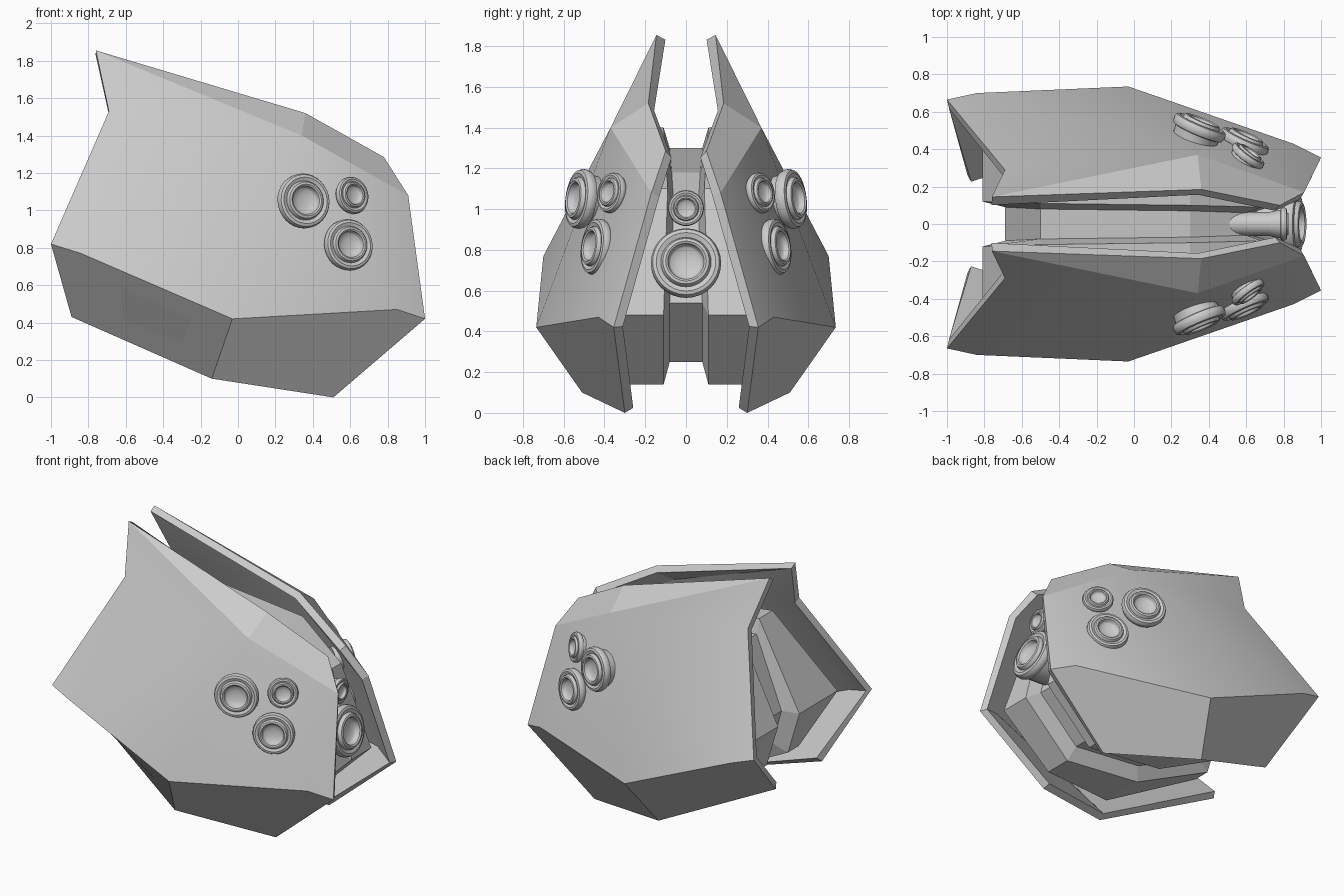
import bpy, bmesh, math
from mathutils import Vector

if "Cube" in bpy.data.objects:
    bpy.data.objects.remove(bpy.data.objects["Cube"])


def shade(ob, degrees):
    bpy.ops.object.select_all(action='DESELECT')
    ob.select_set(True)
    bpy.context.view_layer.objects.active = ob
    bpy.ops.object.shade_smooth_by_angle(angle=math.radians(degrees))


def make_object(name, verts, faces, smooth=None, fix_normals=False):
    me = bpy.data.meshes.new(name)
    me.from_pydata(verts, [], faces)
    if fix_normals:
        bm = bmesh.new()
        bm.from_mesh(me)
        bmesh.ops.recalc_face_normals(bm, faces=bm.faces)
        bm.to_mesh(me)
        bm.free()
    ob = bpy.data.objects.new(name, me)
    bpy.context.collection.objects.link(ob)
    if smooth:
        shade(ob, smooth)
    return ob


# Faceted side shell, thickened inward and mirrored
P = dict(
    A=(-.76, -.145, 1.855), B=(-.69, -.29, 1.53), C=(-1, -.665, .82),
    D=(-.84, -.70, .77), E=(-.89, -.26, .43), F=(-.03, -.735, .42),
    G=(-.14, -.51, .10), H=(.51, -.30, 0), I=(.85, -.43, .47),
    J=(1, -.355, .42), K=(.91, -.17, 1.08), L=(.78, -.10, 1.285),
    M=(.36, -.185, 1.52), N=(.34, -.37, 1.40))
keys = list(P)
panels = "ABN BCDN DFN FIN IJK IKN ANM MNKL CEGFD FGHJI".split()
shell = make_object("side_shells", list(P.values()),
                    [[keys.index(c) for c in f] for f in panels])
sol = shell.modifiers.new("thickness", 'SOLIDIFY')
sol.thickness = .05
sol.offset = -1
mir = shell.modifiers.new("mirror", 'MIRROR')
mir.use_axis = (False, True, False)
bpy.context.view_layer.objects.active = shell
shell.select_set(True)
for m in ("thickness", "mirror"):
    bpy.ops.object.modifier_apply(modifier=m)
shade(shell, 19)

# Stepped inner core: raised flanks (x, z, outer y, inner y) and a lower channel (x, z)
flank = [(-.5, 1.40, .26, .11), (.3, 1.29, .30, .10), (.68, 1.10, .19, .09),
         (.82, .48, .33, .11), (.47, .14, .30, .11), (-.12, .20, .42, .11),
         (-.72, .50, .24, .12), (-.81, .80, .55, .12)]
channel = [(-.5, 1.30), (.3, 1.18), (.6, 1.02), (.72, .54),
           (.42, .25), (-.1, .30), (-.62, .55), (-.69, .80)]


def rings(s):
    return [[(x, s * yo, z) for x, z, yo, yi in flank],
            [(x, s * yi, z) for x, z, yo, yi in flank],
            [(x, s * (f[3] - .03), z) for (x, z), f in zip(channel, flank)]]


loops = rings(-1) + rings(1)[::-1]
n = len(flank)
faces = [(r * n + i, r * n + (i + 1) % n, (r + 1) * n + (i + 1) % n, (r + 1) * n + i)
         for r in range(len(loops) - 1) for i in range(n)]
faces += [list(range(n)), list(range((len(loops) - 1) * n, len(loops) * n))]
make_object("inner_core", [v for r in loops for v in r], faces, fix_normals=True)


# Round pods: a lathed profile turned to face along an axis
def lathe(name, profile, centre, axis, radius, seg=32):
    rot = Vector(axis).to_track_quat('Z', 'Y')
    verts, faces = [], []
    for r, h in profile:
        for i in range(seg):
            a = 2 * math.pi * i / seg
            p = Vector((r * math.cos(a), r * math.sin(a), h)) * radius
            verts.append(rot @ p + Vector(centre))
    for k in range(len(profile) - 1):
        for i in range(seg):
            j = (i + 1) % seg
            faces.append((k * seg + i, k * seg + j, (k + 1) * seg + j, (k + 1) * seg + i))
    faces.append(list(range(seg))[::-1])
    faces.append(list(range((len(profile) - 1) * seg, len(profile) * seg)))
    return make_object(name, verts, faces, smooth=35)


# Wide outer lip, groove, narrower inner lip and dished centre
lip = [(.86, -.2), (.95, -.17), (1, -.06), (1, .06), (.95, .17), (.85, .2), (.72, .15),
       (.70, .22), (.66, .29), (.58, .31), (.52, .27), (.48, .12), (.44, .08), (.25, .03), (.1, .01)]
pod = [(.78, -1), (.84, -.3)] + lip
barrel = [(.42, -2.6), (.55, -2.1), (.74, -.9), (.86, -.3)] + lip

for s, side in ((-1, "front"), (1, "back")):
    for label, c, ax, r in (
            ("large", (.35, .515, 1.05), (.42, 1, .13), .147),
            ("lower", (.59, .44, .815), (.45, 1, .15), .138),
            ("small", (.61, .365, 1.08), (.66, .9, .2), .10)):
        lathe(f"{side}_{label}_pod", pod, (c[0], s * c[1], c[2]), (ax[0], s * ax[1], ax[2]), r)

# Two nose barrels between the shells
lathe("main_nose_barrel", barrel, (.85, 0, .735), (1, 0, .2), .172)
lathe("upper_nose_barrel", [(.72, -4.2), (.72, -.9)] + barrel[3:], (.80, 0, 1.005), (1, 0, 0), .088)
